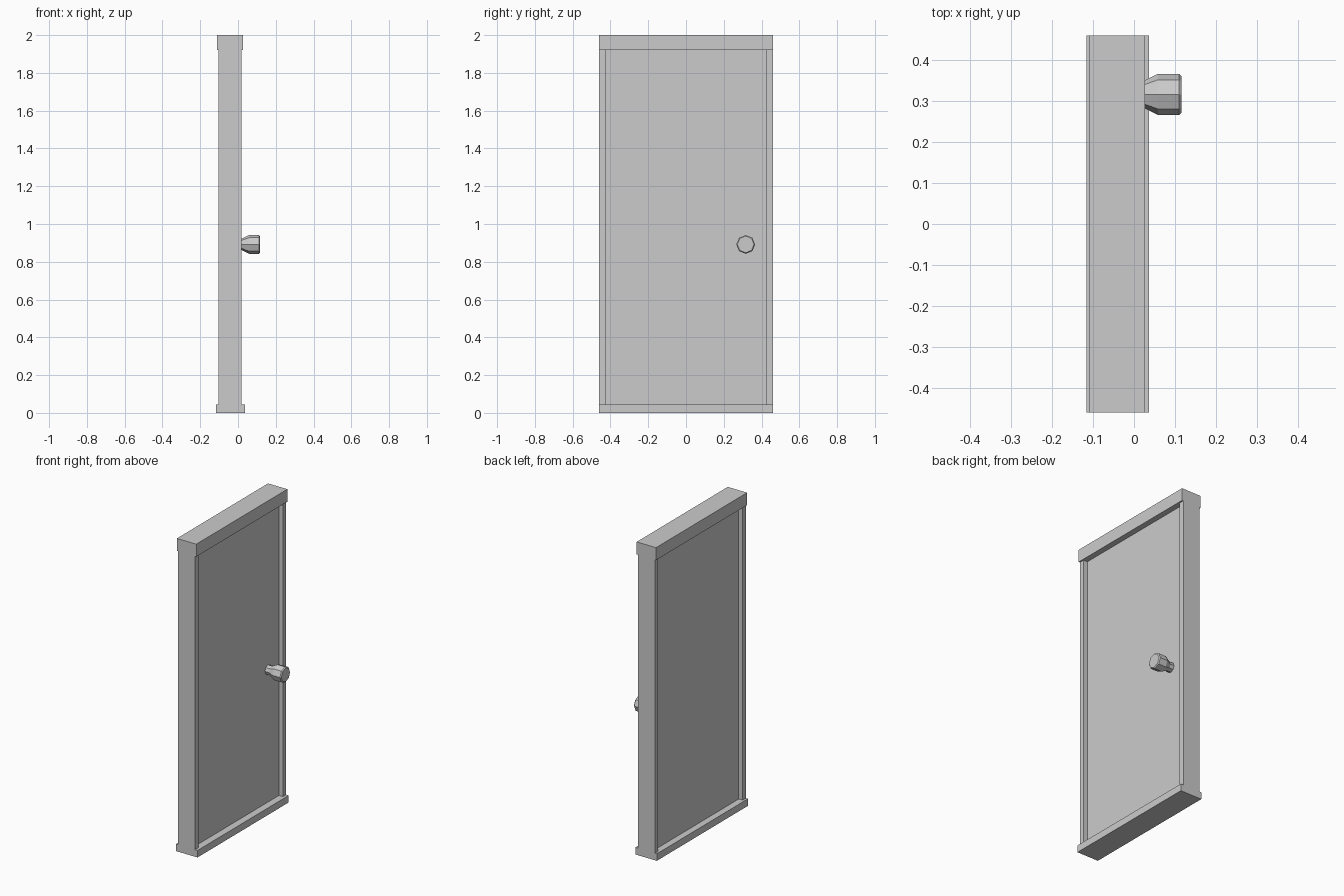
import bpy, bmesh
from math import cos, sin, tau

if "Cube" in bpy.data.objects:
    bpy.data.objects.remove(bpy.data.objects["Cube"])


def box(name, x, y, z):
    """Axis-aligned box from (min, max) ranges."""
    bm = bmesh.new()
    bmesh.ops.create_cube(bm, size=1)
    for v in bm.verts:
        v.co = [r[0] if c < 0 else r[1] for c, r in zip(v.co, (x, y, z))]
    return finish(name, bm)


def finish(name, bm):
    bmesh.ops.recalc_face_normals(bm, faces=bm.faces)
    mesh = bpy.data.meshes.new(name)
    bm.to_mesh(mesh)
    bm.free()
    obj = bpy.data.objects.new(name, mesh)
    bpy.context.collection.objects.link(obj)
    return obj


def lathe_x(name, profile, cy, cz, sides):
    """Faceted turning about an x-parallel axis; profile is (x, radius)."""
    bm = bmesh.new()
    rings = [[bm.verts.new((x, cy + r * cos(tau * i / sides), cz + r * sin(tau * i / sides)))
              for i in range(sides)] for x, r in profile]
    for a, b in zip(rings, rings[1:]):
        for i in range(sides):
            j = (i + 1) % sides
            bm.faces.new((a[i], a[j], b[j], b[i]))
    bm.faces.new(rings[0])
    bm.faces.new(rings[-1])
    return finish(name, bm)


W = 0.46                # half width
SILL, HEAD = 0.045, 1.92
JAMB = 0.033

# Frame
box("threshold", (-0.116, 0.036), (-W, W), (0, SILL))
box("header", (-0.11, 0.027), (-W, W), (HEAD, 2.0))
for side, s in (("left", -1), ("right", 1)):
    y = sorted((s * W, s * (W - JAMB)))
    box(side + "_jamb", (-0.102, 0.018), y, (SILL, HEAD))

# Recessed door leaf
box("door_panel", (-0.074, -0.01), (-W + JAMB, W - JAMB), (SILL, HEAD))

# Eight-sided knob on the front of the leaf
lathe_x("door_knob",
        [(-0.01, 0.03), (0.018, 0.03), (0.058, 0.05), (0.11, 0.05), (0.116, 0.044)],
        0.316, 0.892, 8)
